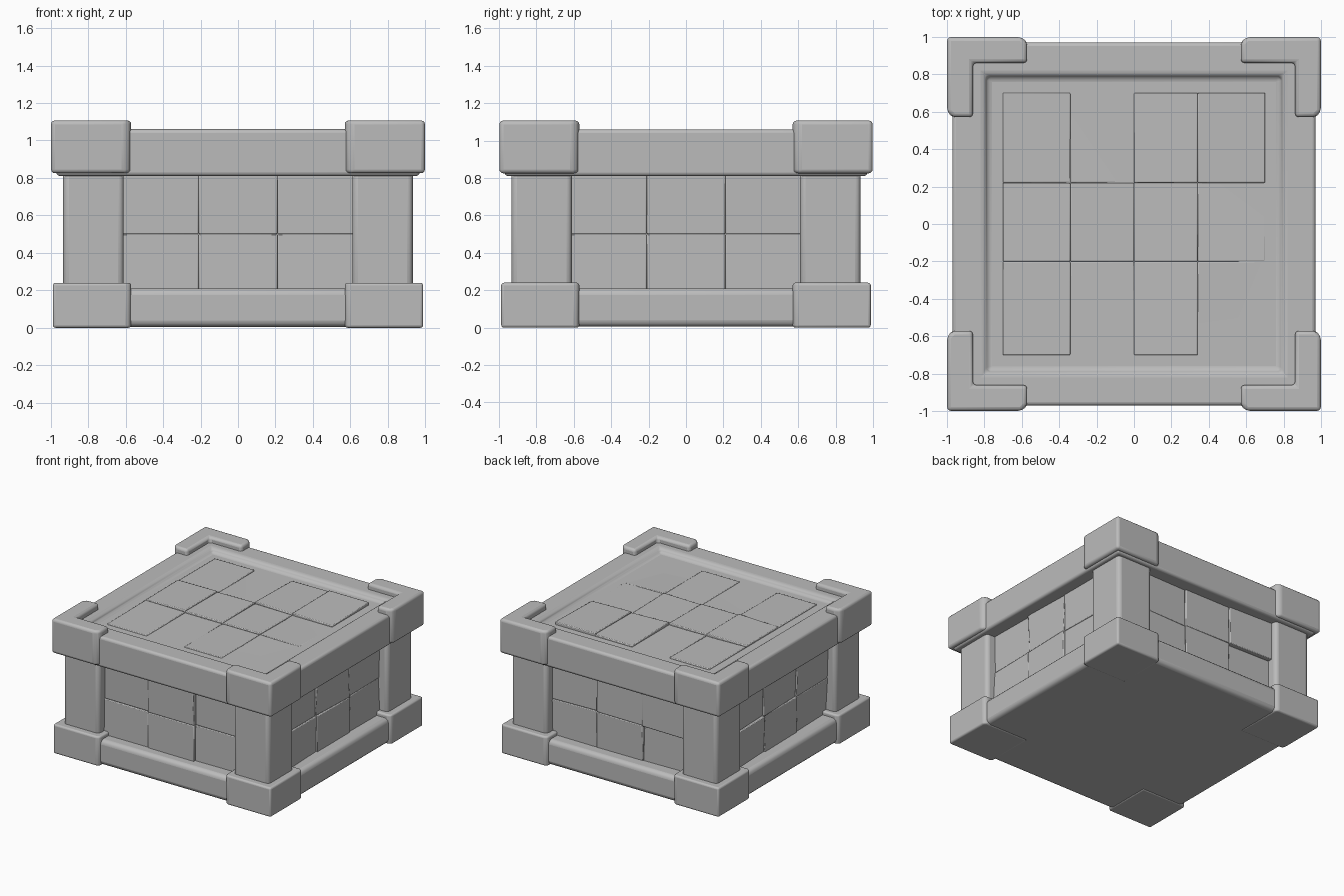
import bpy, bmesh, math, random
from mathutils import Matrix

if "Cube" in bpy.data.objects:
    bpy.data.objects.remove(bpy.data.objects["Cube"])

random.seed(4)
grey = bpy.data.materials.new("stone grey")
grey.diffuse_color = (0.5, 0.5, 0.5, 1)
grey.use_nodes = True
grey.node_tree.nodes["Principled BSDF"].inputs["Base Color"].default_value = grey.diffuse_color


def finish(bm, name, bevel=0.0, segments=3, angle=40):
    """Turn a bmesh into a smooth-shaded object with rounded edges."""
    bmesh.ops.recalc_face_normals(bm, faces=bm.faces)
    me = bpy.data.meshes.new(name)
    bm.to_mesh(me)
    bm.free()
    me.materials.append(grey)
    ob = bpy.data.objects.new(name, me)
    bpy.context.collection.objects.link(ob)
    if bevel:
        mod = ob.modifiers.new("round", 'BEVEL')
        mod.width, mod.segments = bevel, segments
        mod.limit_method, mod.angle_limit = 'ANGLE', math.radians(30)
    bpy.context.view_layer.objects.active = ob
    ob.select_set(True)
    bpy.ops.object.shade_smooth_by_angle(angle=math.radians(angle))
    ob.select_set(False)
    return ob


def add_box(bm, x, y, z):
    """Box from (min, max) pairs; returns its vertices."""
    verts = bmesh.ops.create_cube(bm, size=1)["verts"]
    for v in verts:
        v.co = [a[0] if c < 0 else a[1] for a, c in zip((x, y, z), v.co)]
    return verts


def slab(name, half, z0, z1, bevel, recess=False):
    bm = bmesh.new()
    add_box(bm, (-half, half), (-half, half), (z0, z1))
    if recess:
        # shallow sunken field inside the lid rim
        top = [f for f in bm.faces if f.normal.z > 0.9]
        bmesh.ops.inset_region(bm, faces=top, thickness=half - 0.73)
        bmesh.ops.inset_region(bm, faces=top, thickness=0.03, depth=-0.035)
    return finish(bm, name, bevel)


def prism(name, pts, z0, z1, bevel, turn):
    """Extruded outline, turned to one of the four corners."""
    bm = bmesh.new()
    face = bm.faces.new([bm.verts.new((x, y, z0)) for x, y in pts])
    ext = bmesh.ops.extrude_face_region(bm, geom=[face])["geom"]
    for v in ext:
        if isinstance(v, bmesh.types.BMVert):
            v.co.z = z1
    bmesh.ops.rotate(bm, verts=bm.verts, matrix=Matrix.Rotation(turn, 3, 'Z'))
    return finish(bm, name, bevel)


def tiles(name, xs, zs, base, spread, place):
    """Uneven blocks in a grid, facing local -y, moved by the given matrix."""
    bm = bmesh.new()
    for x in zip(xs, xs[1:]):
        for z in zip(zs, zs[1:]):
            d = base + random.uniform(-spread, spread)
            for v in add_box(bm, x, (-d, -base + 0.1), z):
                if v.co.y < -base + 0.09:
                    v.co.y += random.uniform(-spread, spread) * 0.7
    bm.transform(place)
    return finish(bm, name, 0.006, 2)


# Solid core, base and lid
slab("core", 0.80, 0.10, 0.95, 0)
slab("base", 0.965, 0.005, 0.21, 0.035)
slab("lid", 0.97, 0.81, 1.06, 0.045, recess=True)

# Corner posts and the wrap-around corner blocks
for i in range(4):
    turn = i * math.pi / 2
    a, b = 0.61, 0.933
    prism("corner_post", [(a, a), (b, a), (b, b), (a, b)], 0.15, 0.88, 0.03, turn)

    o, n, e = 0.998, 0.86, 0.57
    prism("lid_corner", [(n, e), (o - 0.03, e), (o, e + 0.03), (o, o),
                         (e + 0.03, o), (e, o - 0.03), (e, n), (n, n)],
          0.825, 1.107, 0.035, turn)
    o = 0.988
    prism("base_corner", [(e, e), (o - 0.02, e), (o, e + 0.02), (o, o),
                          (e + 0.02, o), (e, o - 0.02)], 0.0, 0.24, 0.03, turn)

    # Sunken side panels of uneven blocks
    tiles("side_panel", [-0.63, -0.21, 0.21, 0.63], [0.18, 0.50, 0.84],
          0.865, 0.016, Matrix.Rotation(turn, 4, 'Z'))

# Uneven paving in the lid field
tiles("lid_paving", [-0.70, -0.34, 0.0, 0.34, 0.70], [-0.70, -0.20, 0.22, 0.70],
      1.035, 0.009, Matrix.Rotation(-math.pi / 2, 4, 'X'))
